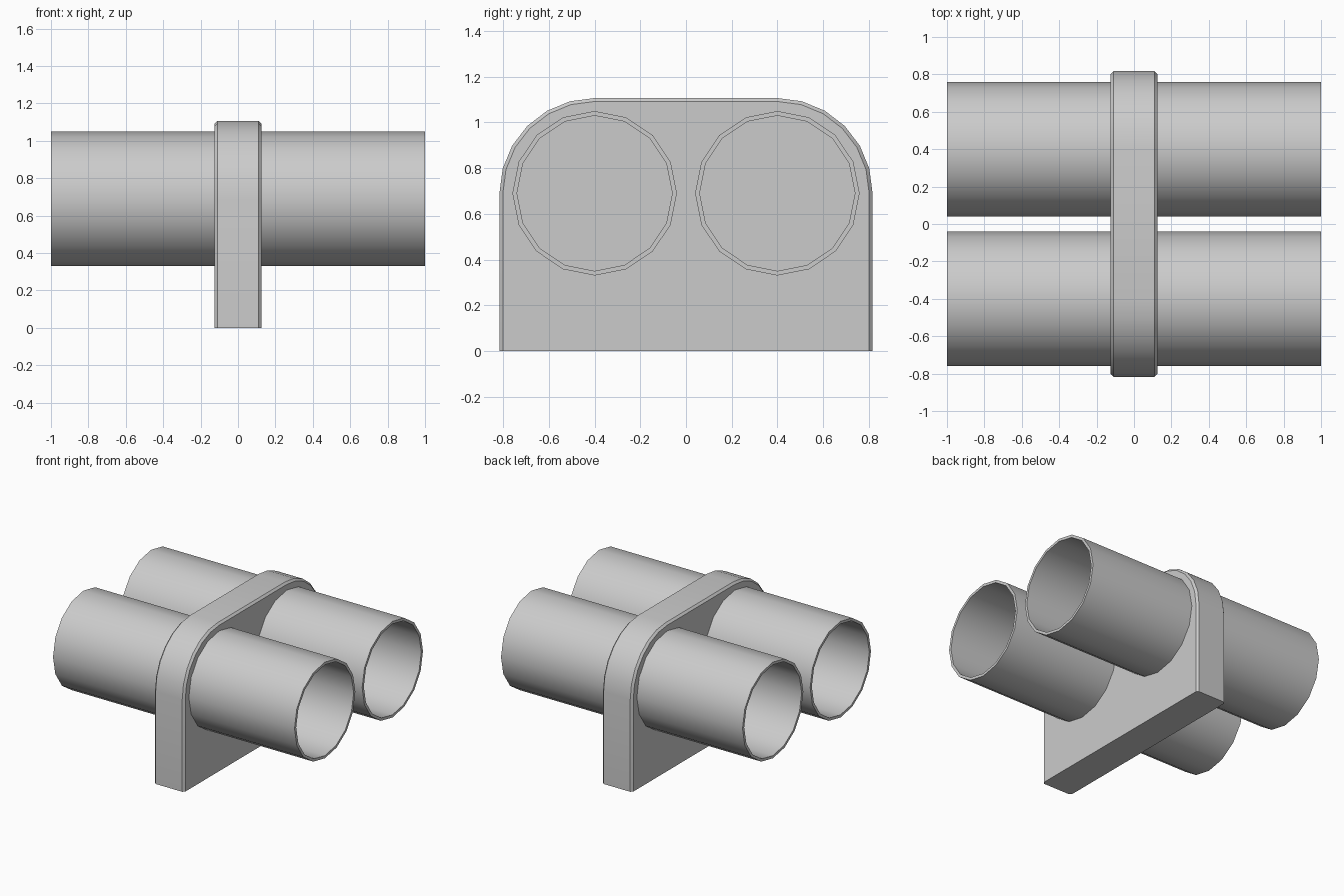
import bpy, bmesh, math

if "Cube" in bpy.data.objects:
    bpy.data.objects.remove(bpy.data.objects["Cube"])

AXIS_Y, AXIS_Z = 0.40, 0.69   # pipe axis, also centre of the plate's corner arcs
SIDES = 16


def finish(name, bm, angle):
    bmesh.ops.recalc_face_normals(bm, faces=bm.faces)
    me = bpy.data.meshes.new(name)
    bm.to_mesh(me)
    bm.free()
    ob = bpy.data.objects.new(name, me)
    bpy.context.collection.objects.link(ob)
    bpy.ops.object.select_all(action='DESELECT')
    ob.select_set(True)
    bpy.context.view_layer.objects.active = ob
    bpy.ops.object.shade_smooth_by_angle(angle=math.radians(angle))
    return ob


def bridge(bm, a, b):
    n = len(a)
    for i in range(n):
        bm.faces.new((a[i], a[(i + 1) % n], b[(i + 1) % n], b[i]))


def make_pipe(name, y, x0, x1, r_out=0.36, r_in=0.34):
    bm = bmesh.new()
    rings = []
    for x, r in ((x0, r_out), (x1, r_out), (x1, r_in), (x0, r_in)):
        rings.append([bm.verts.new((x, y + r * math.sin(t), AXIS_Z + r * math.cos(t)))
                      for t in (2 * math.pi * i / SIDES for i in range(SIDES))])
    for i in range(4):
        bridge(bm, rings[i], rings[(i + 1) % 4])
    return finish(name, bm, 30)


def plate_outline(r, steps=6):
    arc = [(AXIS_Y + r * math.cos(t), AXIS_Z + r * math.sin(t))
           for t in (math.pi / 2 * i / steps for i in range(steps + 1))]
    half = [(AXIS_Y + r, 0.0)] + arc
    return half + [(-y, z) for y, z in reversed(half)]


# Upright plate with rounded top corners and chamfered rim, flat at the bottom
bm = bmesh.new()
loops = [[bm.verts.new((x, y, z)) for y, z in plate_outline(r)]
         for x, r in ((-0.125, 0.402), (-0.11, 0.417), (0.11, 0.417), (0.125, 0.402))]
for a, b in zip(loops, loops[1:]):
    for i in range(len(a) - 1):
        bm.faces.new((a[i], a[i + 1], b[i + 1], b[i]))
bm.faces.new(loops[0])
bm.faces.new(loops[-1])
bm.faces.new([l[0] for l in loops] + [l[-1] for l in reversed(loops)])
finish("support_plate", bm, 30)

# Four open pipes butting against the plate
for side, y in (("front", -AXIS_Y), ("back", AXIS_Y)):
    make_pipe(f"pipe_{side}_right", y, 0.12, 1.0)
    make_pipe(f"pipe_{side}_left", y, -0.12, -1.0)
